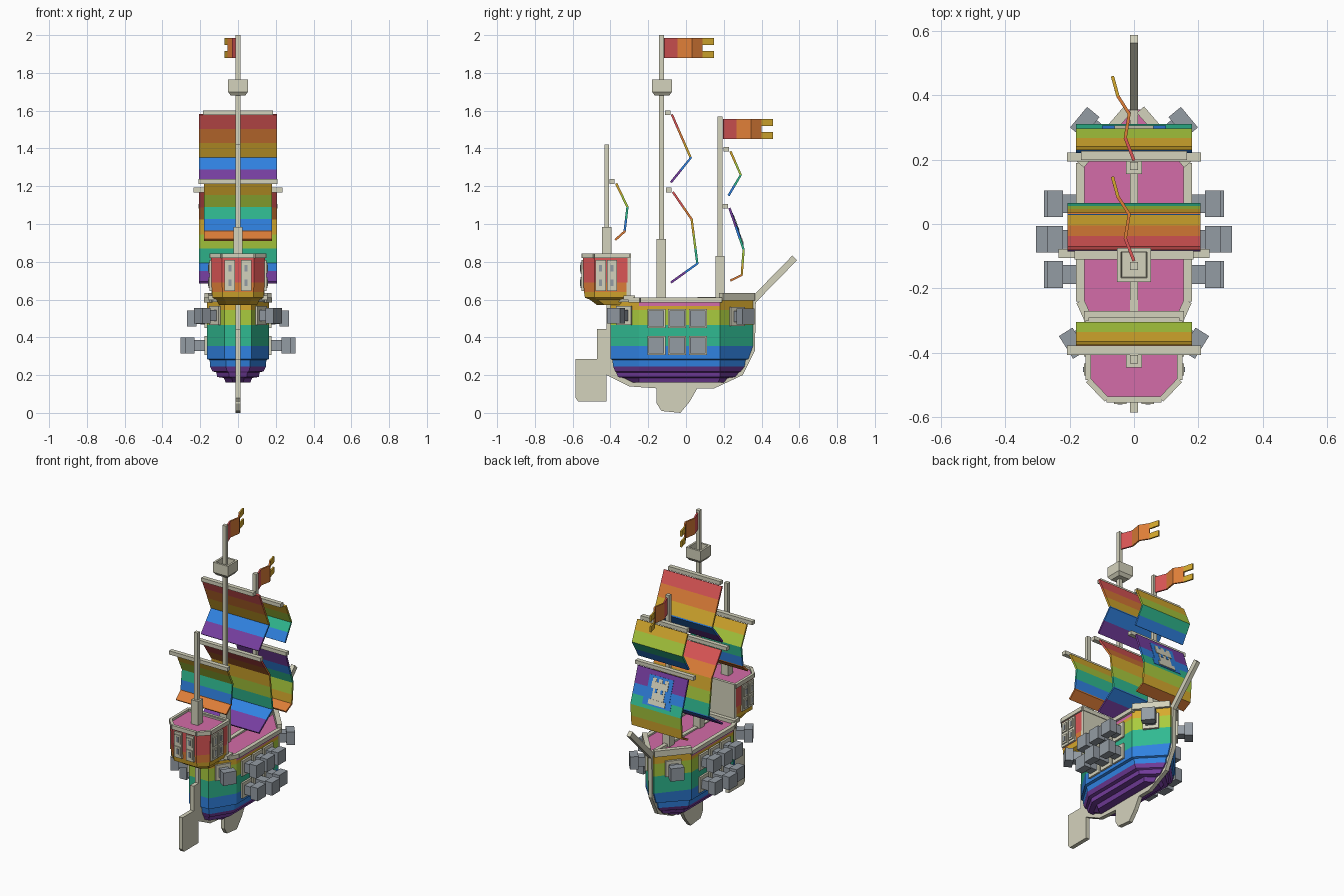
import bpy, bmesh, math
from mathutils import Vector, Matrix

cube = bpy.data.objects.get("Cube")
if cube:
    bpy.data.objects.remove(cube, do_unlink=True)

COLOURS = {"red": (220, 86, 86), "orange": (222, 126, 56), "gold": (214, 170, 46),
           "lime": (170, 203, 62), "teal": (48, 186, 145), "blue": (48, 130, 225),
           "purple": (118, 62, 160), "pink": (212, 108, 168),
           "beige": (212, 210, 188), "grey": (148, 156, 164)}
NAMES = list(COLOURS)
MATS = {}
for n, rgb in COLOURS.items():
    m = bpy.data.materials.new(n)
    col = [((c / 255 + 0.055) / 1.055) ** 2.4 for c in rgb] + [1]
    m.use_nodes = True
    m.diffuse_color = col
    m.node_tree.nodes["Principled BSDF"].inputs["Base Color"].default_value = col
    MATS[n] = m


def finish(name, bm, colour, rule=None, thick=0):
    """Turn a bmesh into an object; rule(face) may name a colour per face."""
    bm.normal_update()
    if not thick:
        bmesh.ops.recalc_face_normals(bm, faces=bm.faces)
    me = bpy.data.meshes.new(name)
    used = NAMES if rule else [colour]
    for n in used:
        me.materials.append(MATS[n])
    if rule:
        for f in bm.faces:
            f.material_index = NAMES.index(rule(f))
    bm.to_mesh(me)
    bm.free()
    ob = bpy.data.objects.new(name, me)
    bpy.context.collection.objects.link(ob)
    if thick:
        mod = ob.modifiers.new("thickness", "SOLIDIFY")
        mod.thickness, mod.offset = thick, 0
    return ob


def box(name, centre, size, colour, rot=None):
    bm = bmesh.new()
    mat = Matrix.Translation(centre) @ (rot or Matrix()) @ Matrix.Diagonal((*size, 1))
    bmesh.ops.create_cube(bm, size=1, matrix=mat)
    return finish(name, bm, colour)


def beam(name, p, q, w, h, colour):
    p, q = Vector(p), Vector(q)
    rot = (q - p).to_track_quat("Y", "Z").to_matrix().to_4x4()
    return box(name, (p + q) / 2, (w, (q - p).length, h), colour, rot)


def rail(name, pts, z, w, h):
    for i, (a, b) in enumerate(zip(pts, pts[1:])):
        beam(f"{name}_{i}", (*a, z), (*b, z), w, h, "beige")


def loft(name, rings, colour, rule=None):
    bm = bmesh.new()
    rows = [[bm.verts.new(p) for p in r] for r in rings]
    for a, b in zip(rows, rows[1:]):
        for i in range(len(a)):
            j = (i + 1) % len(a)
            bm.faces.new((a[i], a[j], b[j], b[i]))
    bm.faces.new(rows[0])
    bm.faces.new(rows[-1])
    return finish(name, bm, colour, rule)


def slab(name, outline, colour, w=0.026):
    """Side outline (y, z) extruded across the centre line."""
    return loft(name, [[(x, y, z) for y, z in outline] for x in (-w / 2, w / 2)], colour)


def mirror_loop(half):
    return half + [(-x, y) for x, y in reversed(half)]


def banded(z, bands):
    return next((c for low, c in bands if z > low), bands[-1][1])


# hull: stacked faceted sections with rainbow bands
def hull_ring(z, w, bow, stern):
    half = [(0.02, bow), (w, min(0.18, bow - 0.03)), (w, max(-0.25, stern + 0.03)), (0.43 * w, stern)]
    return [(x, y, z) for x, y in mirror_loop(half)]


HULL_BANDS = [(0.545, "gold"), (0.465, "lime"), (0.355, "teal"), (0.245, "blue"), (0, "purple")]


def hull_rule(f):
    z = f.calc_center_median().z
    if z > 0.598 or (z > 0.565 and abs(f.normal.x) > 0.95):
        return "pink"
    return banded(z, HULL_BANDS)


sections = [(z, 0.165, 0.355, -0.40) for z in (0.6, 0.565, 0.545, 0.465, 0.355)]
sections += [(0.285, 0.165, 0.33, -0.4), (0.28, 0.15, 0.315, -0.39), (0.245, 0.148, 0.31, -0.385),
             (0.22, 0.135, 0.29, -0.375), (0.215, 0.115, 0.28, -0.37), (0.19, 0.11, 0.26, -0.36),
             (0.185, 0.075, 0.22, -0.33), (0.16, 0.065, 0.2, -0.28)]
loft("hull", [hull_ring(*s) for s in sections], None, hull_rule)

# keel, rudder and rails
slab("keel", [(-0.42, 0.6), (-0.42, 0.2), (-0.3, 0.14), (-0.155, 0.13), (-0.155, 0.05), (-0.13, 0.01),
              (-0.03, 0.0), (0.02, 0.06), (0.06, 0.13), (0.15, 0.13), (0.3, 0.2), (0.365, 0.33),
              (0.37, 0.62)], "beige")
slab("rudder", [(-0.42, 0.445), (-0.47, 0.445), (-0.47, 0.285), (-0.585, 0.285), (-0.585, 0.08),
                (-0.57, 0.06), (-0.42, 0.06)], "beige")
beam("bowsprit", (0, 0.35, 0.59), (0, 0.575, 0.82), 0.026, 0.035, "beige")
for s in (-1, 1):
    rail("side_rail", [(s * 0.167, 0.19), (s * 0.167, -0.24), (s * 0.14, -0.3)], 0.598, 0.026, 0.026)
    rail("bow_rail", [(s * 0.167, 0.185), (s * 0.02, 0.355)], 0.615, 0.03, 0.04)
    rail("stern_rail", [(s * 0.165, -0.25), (s * 0.07, -0.4)], 0.598, 0.02, 0.022)


# stern cabin
def cabin_ring(z, w, back):
    return [(x, y, z) for x, y in mirror_loop([(w, -0.31), (w, max(-0.485, back + 0.04)), (0.6 * w, back)])]


def cabin_rule(f):
    if f.normal.z > 0.9:
        return "pink"
    return banded(f.calc_center_median().z, [(0.69, "red"), (0.64, "orange"), (0, "gold")])


loft("cabin", [cabin_ring(*r) for r in [(0.57, 0.1, -0.47), (0.6, 0.115, -0.51), (0.61, 0.135, -0.535),
                                        (0.64, 0.138, -0.54), (0.69, 0.14, -0.543), (0.83, 0.142, -0.545)]],
     None, cabin_rule)
box("cabin_front_wall", (0, -0.305, 0.715), (0.28, 0.02, 0.25), "beige")
box("cabin_sill", (0, -0.3, 0.61), (0.31, 0.06, 0.025), "beige")
rail("cabin_rail", [(0.142, -0.3), (0.142, -0.485), (0.085, -0.545), (-0.085, -0.545),
                    (-0.142, -0.485), (-0.142, -0.3), (0.142, -0.3)], 0.832, 0.018, 0.026)


def window(x, y, outward):
    """Framed window with two raised panes, facing the outward direction."""
    rot = Vector(outward).to_track_quat("Y", "Z").to_matrix().to_4x4()
    place = Matrix.Translation((x, y, 0.728)) @ rot
    box("window_frame", place.translation, (0.055, 0.016, 0.165), "beige", rot)
    for z in (-0.038, 0.038):
        box("window_surround", place @ Vector((0, 0.01, z)), (0.038, 0.008, 0.058), "beige", rot)
        box("window_pane", place @ Vector((0, 0.013, z)), (0.016, 0.006, 0.034), "grey", rot)


for s in (-1, 1):
    window(s * 0.043, -0.545, (0, -1, 0))
    for y in (-0.452, -0.392):
        window(s * 0.142, y, (s, 0, 0))


# cannons in framed gun ports
def cannon(x, y, z, angle, reach):
    d = Vector((math.cos(angle), math.sin(angle), 0))
    base = Vector((x, y, z))
    beam("gun_port", base - d * 0.01, base + d * 0.012, 0.095, 0.1, "beige")
    beam("cannon_barrel", base, base + d * (reach - 0.04), 0.058, 0.058, "grey")
    beam("cannon_muzzle", base + d * (reach - 0.05), base + d * reach, 0.083, 0.083, "grey")


for s in (-1, 1):
    turn = lambda a: a if s > 0 else math.pi - a
    for y in (-0.157, -0.047, 0.063):
        cannon(s * 0.165, y, 0.5, turn(0), 0.105)
        cannon(s * 0.165, y, 0.357, turn(0), 0.14 if y == -0.047 else 0.115)
    cannon(s * 0.095, 0.268, 0.51, turn(0.69), 0.1)
    cannon(s * 0.118, -0.325, 0.515, turn(-0.56), 0.11)

# masts and lookout
for name, y, foot, top in [("main", -0.13, 0.92, 2.0), ("fore", 0.18, 0.83, 1.57), ("rear", -0.42, 0.985, 1.42)]:
    box(name + "_mast", (0, y, (0.58 + top) / 2), (0.025, 0.025, top - 0.58), "beige")
    box(name + "_mast_foot", (0, y, (0.58 + foot) / 2), (0.05, 0.05, foot - 0.58), "beige")
loft("lookout", [[(a * r, -0.127 + b * r, z) for a, b in ((1, 1), (-1, 1), (-1, -1), (1, -1))]
                 for r, z in ((0.038, 1.68), (0.053, 1.7), (0.053, 1.765), (0.04, 1.765), (0.038, 1.71))], "beige")


# sails: side profile (y, z) swept across, striped by height
def sail(name, half, yard, profile, stripes):
    (y0, z0), kinks = profile[0], [z for _, z in profile]
    levels = sorted(set(kinks + [z for z, _ in stripes]), reverse=True)
    bm = bmesh.new()
    rows = []
    for z in levels:
        for (ya, za), (yb, zb) in zip(profile, profile[1:]):
            if zb <= z <= za:
                y = ya + (yb - ya) * (za - z) / (za - zb)
        rows.append([bm.verts.new((x, y, z)) for x in (-half, half)])
    for a, b in zip(rows, rows[1:]):
        bm.faces.new((a[0], a[1], b[1], b[0]))
    rule = lambda f: [c for z, c in stripes if z > f.calc_center_median().z][-1]
    finish(name, bm, None, rule, 0.012)
    box(name + "_yard", (0, y0 - 0.022, z0 + 0.01), (2 * yard, 0.028, 0.024), "beige")


sail("main_upper_sail", 0.207, 0.185, [(-0.075, 1.58), (0.025, 1.35), (-0.08, 1.22)],
     [(1.58, "red"), (1.505, "orange"), (1.43, "gold"), (1.355, "blue"), (1.285, "purple")])
sail("main_lower_sail", 0.207, 0.235, [(-0.07, 1.17), (0.03, 1.025), (0.06, 0.79), (-0.08, 0.69)],
     [(1.17, "red"), (1.09, "orange"), (1.025, "gold"), (0.945, "lime"), (0.87, "teal"),
      (0.795, "blue"), (0.745, "purple")])
sail("fore_upper_sail", 0.18, 0.165, [(0.235, 1.385), (0.29, 1.26), (0.225, 1.15)],
     [(1.385, "gold"), (1.325, "lime"), (1.26, "teal"), (1.205, "blue")])
sail("fore_lower_sail", 0.18, 0.208, [(0.23, 1.085), (0.305, 0.865), (0.295, 0.73), (0.235, 0.7)],
     [(1.085, "purple"), (0.985, "blue"), (0.925, "teal"), (0.865, "lime"), (0.79, "gold"), (0.73, "orange")])
sail("rear_sail", 0.18, 0.208, [(-0.37, 1.215), (-0.31, 1.09), (-0.325, 0.96), (-0.375, 0.915)],
     [(1.215, "gold"), (1.155, "lime"), (1.09, "teal"), (1.025, "blue"), (0.965, "orange")])

# tower emblem on the fore sail
TILT = Matrix.Rotation(0.329, 4, "X")
EMBLEM = Matrix.Translation((0, 0.2675, 0.975)) @ TILT


def plate(name, x, z, w, h, layer, colour):
    box(name, EMBLEM @ Vector((x, 0.006 + 0.002 * layer, z)), (w, 0.004, h), colour, TILT)


plate("emblem_halo", 0, 0.005, 0.17, 0.165, 0, "blue")
plate("emblem_halo_base", 0, -0.07, 0.2, 0.05, 0, "blue")
plate("tower_body", 0, -0.015, 0.085, 0.12, 1, "beige")
plate("tower_top", 0, 0.032, 0.115, 0.04, 2, "beige")
plate("tower_base", 0, -0.07, 0.12, 0.03, 2, "beige")
for s in (-1, 0, 1):
    plate("battlement", s * 0.043, 0.062, 0.026, 0.024, 1, "beige")
    if s:
        plate("tower_eye", s * 0.02, 0.0, 0.014, 0.025, 2, "blue")


# swallow-tailed flags
def flag(name, y0, z0, height=0.105):
    path = [(0, 0), (-0.027, 0.07), (-0.015, 0.145), (-0.05, 0.2), (-0.067, 0.262)]
    bm = bmesh.new()
    spans = [[(0, 1)], [(0, 1)], [(0, 1)], [(0, 0.35), (0.65, 1)]]
    for (a, b), parts in zip(zip(path, path[1:]), spans):
        for lo, hi in parts:
            bm.faces.new([bm.verts.new((p[0], y0 + p[1], z0 + height * t))
                          for p, t in ((a, lo), (b, lo), (b, hi), (a, hi))])
    bmesh.ops.remove_doubles(bm, verts=bm.verts, dist=0.0001)
    tones = [(0.19, "gold"), (0.08, "orange"), (-1, "red")]
    finish(name, bm, None, lambda f: banded(f.calc_center_median().y - y0, tones), 0.01)


flag("main_flag", -0.115, 1.88)
flag("fore_flag", 0.197, 1.45)
